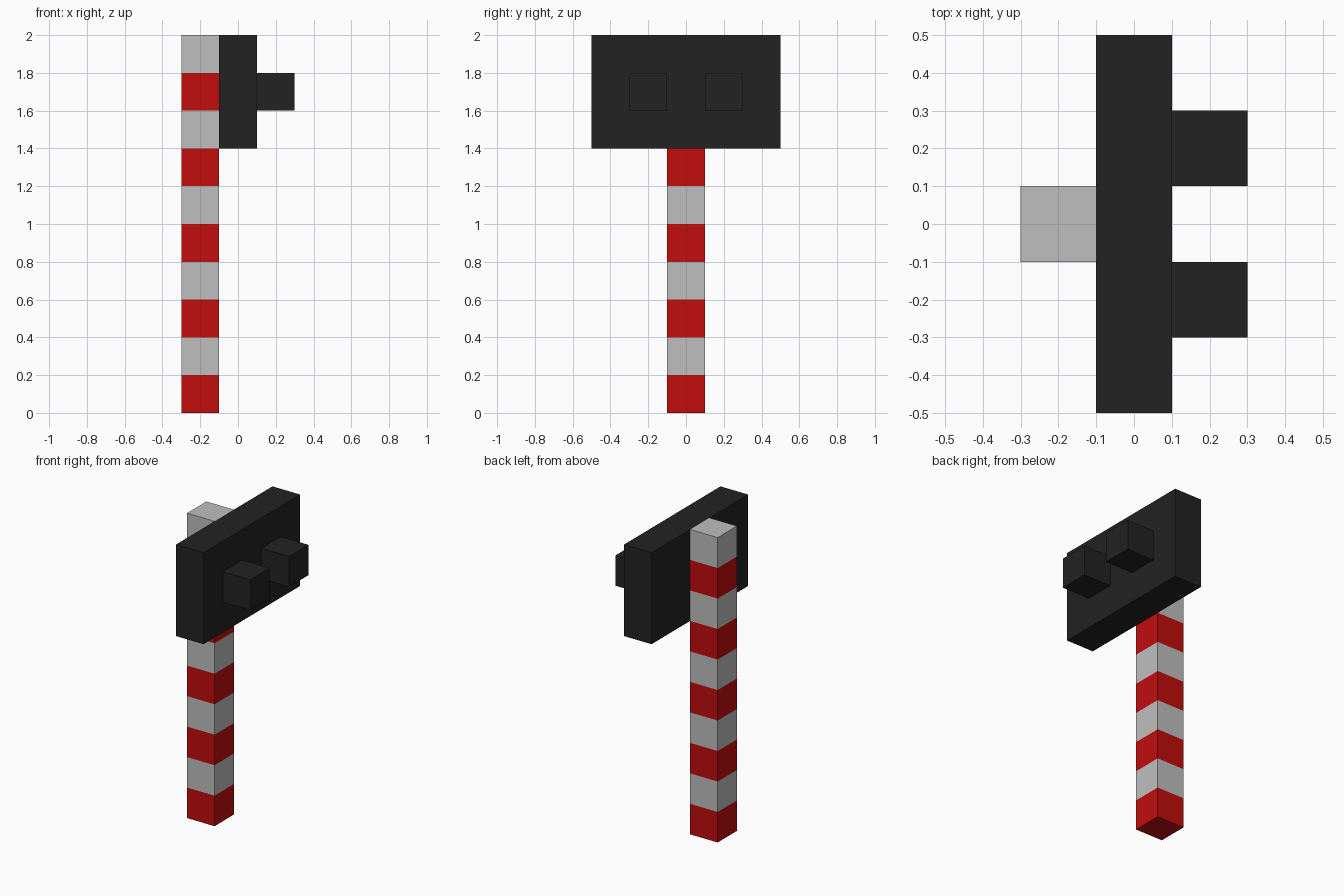
import bpy
import bmesh
from mathutils import Vector

cube = bpy.data.objects.get("Cube")
if cube:
    bpy.data.objects.remove(cube, do_unlink=True)


def make_material(name, rgb):
    mat = bpy.data.materials.new(name)
    mat.use_nodes = True
    color = (*rgb, 1.0)
    mat.diffuse_color = color
    bsdf = next(n for n in mat.node_tree.nodes if n.type == 'BSDF_PRINCIPLED')
    bsdf.inputs["Base Color"].default_value = color
    return mat


RED = make_material("signal red", (0.533, 0.004, 0.004))
GREY = make_material("light grey", (0.52, 0.52, 0.52))
BLACK = make_material("matte black", (0.016, 0.016, 0.016))


def add_box(name, low, high, materials, band=None):
    """Box between two corners; band cuts it into alternating height stripes."""
    low, high = Vector(low), Vector(high)
    bm = bmesh.new()
    bmesh.ops.create_cube(bm, size=1.0)
    for v in bm.verts:
        v.co = Vector((v.co[i] + 0.5) * (high[i] - low[i]) + low[i] for i in range(3))
    if band:
        for i in range(1, round((high.z - low.z) / band)):
            bmesh.ops.bisect_plane(bm, geom=bm.verts[:] + bm.edges[:] + bm.faces[:],
                                   plane_co=(0, 0, low.z + i * band), plane_no=(0, 0, 1))
        top = round((high.z - low.z) / band) - 1
        for f in bm.faces:
            level = int((f.calc_center_median().z - low.z) / band)
            f.material_index = min(level, top) % 2
    mesh = bpy.data.meshes.new(name)
    bm.to_mesh(mesh)
    bm.free()
    for mat in materials:
        mesh.materials.append(mat)
    obj = bpy.data.objects.new(name, mesh)
    bpy.context.collection.objects.link(obj)
    return obj


# Striped square post, red at the foot and grey at the top
add_box("striped_post", (-0.3, -0.1, 0), (-0.1, 0.1, 2), [RED, GREY], band=0.2)

# Signal board fixed to the side of the post
add_box("signal_board", (-0.1, -0.5, 1.4), (0.1, 0.5, 2), [BLACK])

# Two lamp housings standing out from the board
for side, y in (("front", -0.2), ("back", 0.2)):
    add_box(side + "_lamp_housing", (0.1, y - 0.1, 1.6), (0.3, y + 0.1, 1.8), [BLACK])
